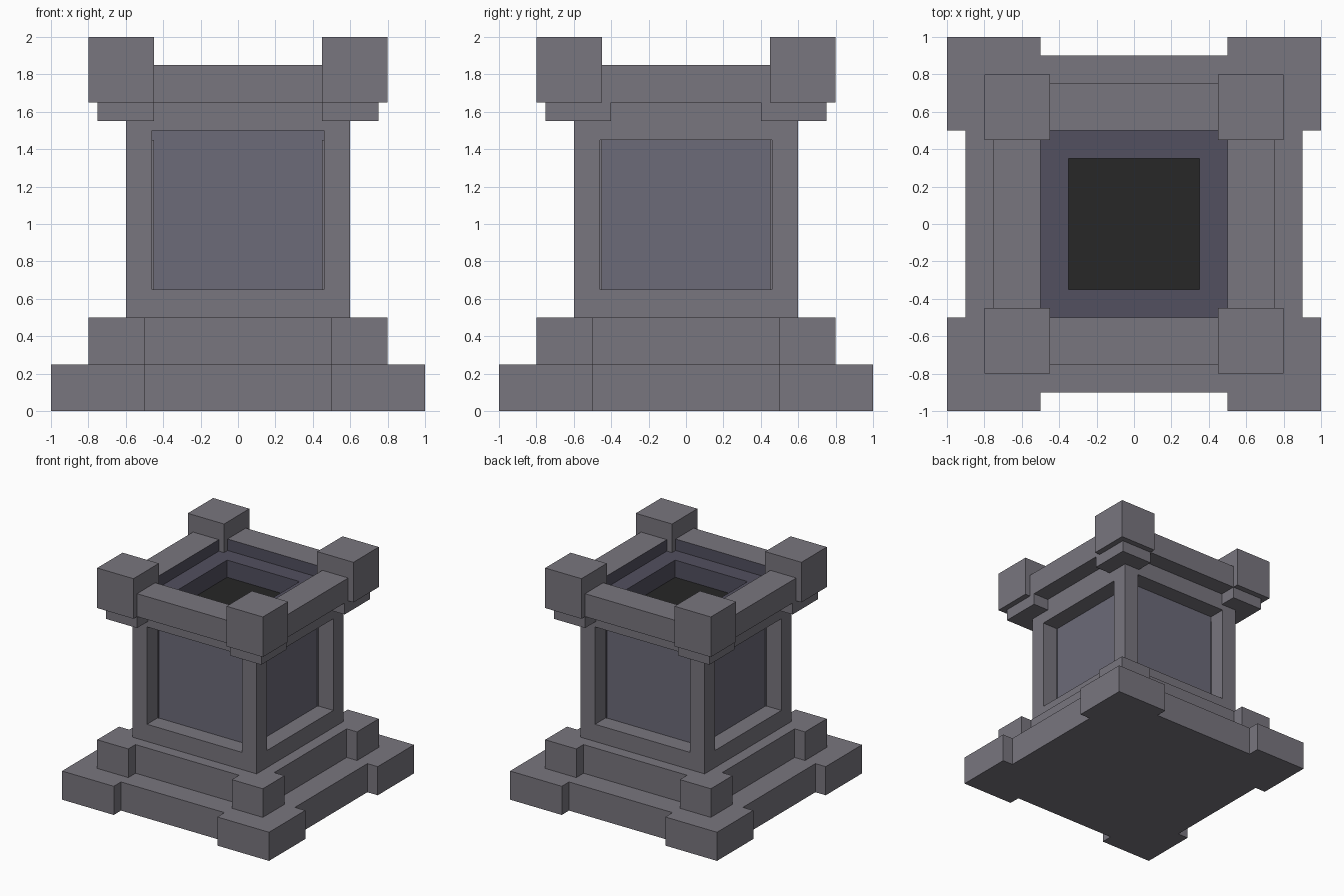
import bpy, bmesh
from mathutils import Vector

if "Cube" in bpy.data.objects:
    bpy.data.objects.remove(bpy.data.objects["Cube"])


def material(name, rgb):
    m = bpy.data.materials.new(name)
    m.diffuse_color = (*rgb, 1)
    m.use_nodes = True
    m.node_tree.nodes["Principled BSDF"].inputs["Base Color"].default_value = m.diffuse_color
    return m


STONE = material("stone", (0.19, 0.18, 0.21))
PANEL = material("panel_stone", (0.15, 0.145, 0.19))
INNER = material("inner_stone", (0.085, 0.08, 0.115))
DARK = material("dark_bed", (0.02, 0.02, 0.02))


def finish(name, bm, mats=(STONE,)):
    bm.normal_update()
    mesh = bpy.data.meshes.new(name)
    bm.to_mesh(mesh)
    bm.free()
    for m in mats:
        mesh.materials.append(m)
    ob = bpy.data.objects.new(name, mesh)
    bpy.context.collection.objects.link(ob)
    return ob


def notched_slab(name, outer, mid, z0, z1, corner=0.5):
    """Square slab whose four corners stick out past the sides."""
    quarter = [(mid, corner), (outer, corner), (outer, outer),
               (corner, outer), (corner, mid)]
    pts = []
    for _ in range(4):
        pts += quarter
        quarter = [(-y, x) for x, y in quarter]
    bm = bmesh.new()
    face = bm.faces.new([bm.verts.new((x, y, z0)) for x, y in pts])
    top = bmesh.ops.extrude_face_region(bm, geom=[face], use_keep_orig=True)["geom"]
    bmesh.ops.translate(bm, vec=(0, 0, z1 - z0),
                        verts=[v for v in top if isinstance(v, bmesh.types.BMVert)])
    bmesh.ops.recalc_face_normals(bm, faces=bm.faces[:])
    return finish(name, bm)


def square_rings(profile, mats=None, cap=None):
    """Sweep a (half width, z) profile around a square."""
    bm = bmesh.new()
    signs = [(-1, -1), (1, -1), (1, 1), (-1, 1)]
    rings = [[bm.verts.new((sx * r, sy * r, z)) for sx, sy in signs] for r, z in profile]
    for i, (a, b) in enumerate(zip(rings, rings[1:])):
        for k in range(4):
            n = (k + 1) % 4
            f = bm.faces.new((a[k], a[n], b[n], b[k]))
            f.material_index = mats[i] if mats else 0
    if cap is not None:
        bm.faces.new(rings[-1]).material_index = cap
    bm.normal_update()
    return bm


def corner_boxes(name, lo, hi):
    """One box in each corner, mirrored over x and y."""
    lo, hi = Vector(lo), Vector(hi)
    for sx, side in ((-1, "left"), (1, "right")):
        for sy, end in ((-1, "front"), (1, "back")):
            bm = bmesh.new()
            bmesh.ops.create_cube(bm, size=1)
            c, s = (lo + hi) / 2, hi - lo
            for v in bm.verts:
                v.co = Vector((v.co.x * s.x + sx * c.x,
                               v.co.y * s.y + sy * c.y,
                               v.co.z * s.z + c.z))
            finish(f"{name}_{end}_{side}", bm)


# stepped base
notched_slab("base_lower_step", 1.0, 0.9, 0.0, 0.25)
notched_slab("base_upper_step", 0.8, 0.7, 0.25, 0.5)

# body with a sunken panel on each side
bm = square_rings([(0.6, 0.5), (0.6, 1.65)])
for face in bm.faces[:]:
    n = face.normal.copy()
    panel_top = 1.5 if abs(n.y) > 0.5 else 1.45
    bmesh.ops.inset_individual(bm, faces=[face], thickness=0.2)
    for v in face.verts:
        v.co.z = 0.65 if v.co.z < 1.1 else panel_top
    sunk = bmesh.ops.extrude_discrete_faces(bm, faces=[face])["faces"][0]
    sunk.material_index = 1
    bmesh.ops.translate(bm, verts=sunk.verts[:], vec=n * -0.15)
finish("body", bm, (STONE, PANEL))

# crown rim with stepped bowl
bm = square_rings([(0.6, 1.65), (0.75, 1.65), (0.75, 1.85), (0.5, 1.85),
                   (0.5, 1.75), (0.35, 1.75), (0.35, 1.6)],
                  mats=[0, 0, 0, 1, 1, 1], cap=2)
finish("crown_bowl", bm, (STONE, INNER, DARK))

# corner blocks and the corbels beneath them
corner_boxes("corner_block", (0.45, 0.45, 1.65), (0.8, 0.8, 2.0))
corner_boxes("corbel", (0.45, 0.4, 1.55), (0.75, 0.75, 1.65))
